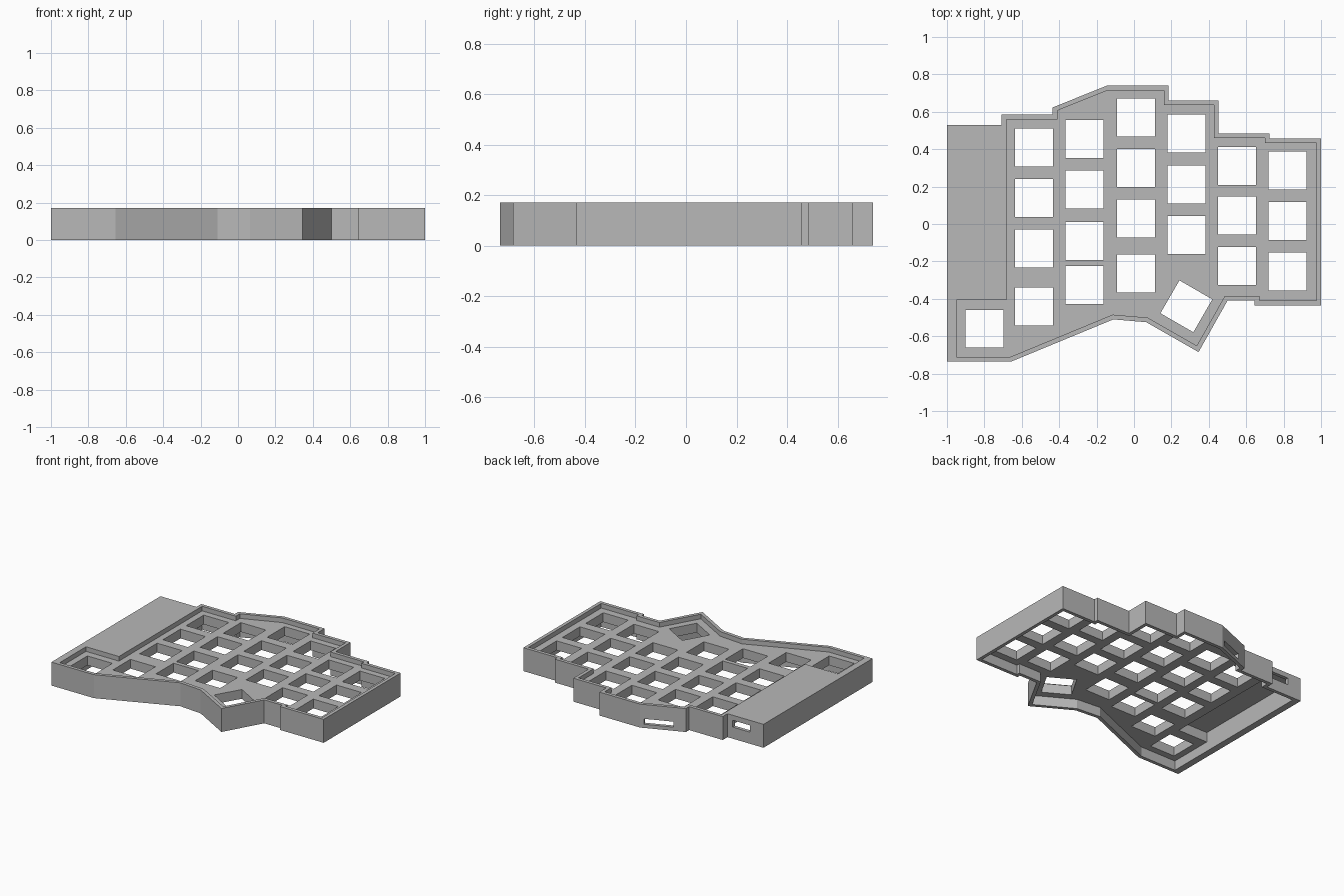
import bpy
import bmesh
from math import radians
from mathutils import Matrix, Vector

default = bpy.data.objects.get("Cube")
if default:
    bpy.data.objects.remove(default, do_unlink=True)

HEIGHT, PLATE_TOP, PLATE_BOTTOM, BAY_CEILING = 0.172, 0.138, 0.07, 0.142
WALL, KEY = 0.025, 0.203


def add_object(name, bm):
    bmesh.ops.recalc_face_normals(bm, faces=bm.faces)
    mesh = bpy.data.meshes.new(name)
    bm.to_mesh(mesh)
    bm.free()
    obj = bpy.data.objects.new(name, mesh)
    bpy.context.collection.objects.link(obj)
    return obj


def prism(name, points, bottom, top):
    bm = bmesh.new()
    face = bm.faces.new([bm.verts.new((x, y, bottom)) for x, y in points])
    grown = bmesh.ops.extrude_face_region(bm, geom=[face])["geom"]
    verts = [g for g in grown if isinstance(g, bmesh.types.BMVert)]
    bmesh.ops.translate(bm, verts=verts, vec=(0, 0, top - bottom))
    return add_object(name, bm)


def add_box(bm, centre, size, turn=0):
    matrix = Matrix.Translation(centre) @ Matrix.Rotation(radians(turn), 4, "Z")
    bmesh.ops.create_cube(bm, size=1, matrix=matrix @ Matrix.Diagonal((*size, 1)))


def inset(points, distance):
    """Move every edge of a counter-clockwise outline inward."""
    result = []
    for i, point in enumerate(points):
        here = Vector(point)
        a = (here - Vector(points[i - 1])).normalized()
        b = (Vector(points[(i + 1) % len(points)]) - here).normalized()
        na, nb = Vector((-a.y, a.x)), Vector((-b.y, b.x))
        result.append(tuple(here + (na + nb) * distance / (1 + na.dot(nb))))
    return result


def cut(target, cutter):
    cutter.hide_render = True
    mod = target.modifiers.new(cutter.name, "BOOLEAN")
    mod.operation, mod.solver, mod.object = "DIFFERENCE", "EXACT", cutter
    with bpy.context.temp_override(object=target, active_object=target):
        bpy.ops.object.modifier_apply(modifier=mod.name)
    bpy.data.objects.remove(cutter, do_unlink=True)


# Stepped outer outline, counter-clockwise from the front right corner
outline = [
    (-1, -.735), (-.655, -.735), (-.11, -.51), (.065, -.525), (.345, -.685),
    (.5, -.41), (.645, -.41), (.645, -.435), (1, -.435), (1, .457),
    (.725, .457), (.725, .485), (.452, .485), (.452, .66), (.185, .66),
    (.185, .74), (-.145, .74), (-.435, .623), (-.435, .585), (-.708, .585),
    (-.708, .53), (-1, .53),
]
case = prism("keyboard_case", outline, 0, HEIGHT)

# Shallow recess on top, leaving the raised controller bay on one side
inner = inset(outline, WALL)
left, front = -.95, inner[0][1]
back = inner[-1][1]
edge = inner[-3][0]
recess = inner[1:-2] + [(edge, -.405), (left, -.405), (left, front)]
cut(case, prism("top_recess", recess, PLATE_TOP, 1))

# Hollow underside, deeper below the controller bay
hollow = inner[1:-2] + [(edge, back), (left, back), (left, front)]
cut(case, prism("underside_hollow", hollow, -1, PLATE_BOTTOM))
bay = [(left, -.38), (edge - WALL, -.38), (edge - WALL, back), (left, back)]
cut(case, prism("bay_hollow", bay, PLATE_BOTTOM / 2, BAY_CEILING))

# Key openings, column by column
columns = {
    -.535: (.41, .14, -.13, -.44),
    -.265: (.455, .185, -.09, -.325),
    .01: (.57, .3, .03, -.265),
    .28: (.485, .21, -.06),
    .55: (.31, .045, -.225),
    .82: (.285, .015, -.255),
    -.8: (-.56,),
}
bm = bmesh.new()
for x, rows in columns.items():
    for y in rows:
        add_box(bm, (x, y, 0), (KEY, KEY, 1))
add_box(bm, (.28, -.44, 0), (KEY, KEY, 1), -30)
cut(case, add_object("key_openings", bm))

# Cable slots through the back walls
bm = bmesh.new()
add_box(bm, (-.82, .53, .11), (.14, .2, .05))
add_box(bm, (-.262, .69, .047), (.2, .12, .04), 22)
cut(case, add_object("cable_slots", bm))

# Single grey plastic
grey = bpy.data.materials.new("grey plastic")
grey.use_nodes = True
colour = (.48, .48, .48, 1)
grey.diffuse_color = colour
grey.node_tree.nodes["Principled BSDF"].inputs["Base Color"].default_value = colour
case.data.materials.clear()
case.data.materials.append(grey)
